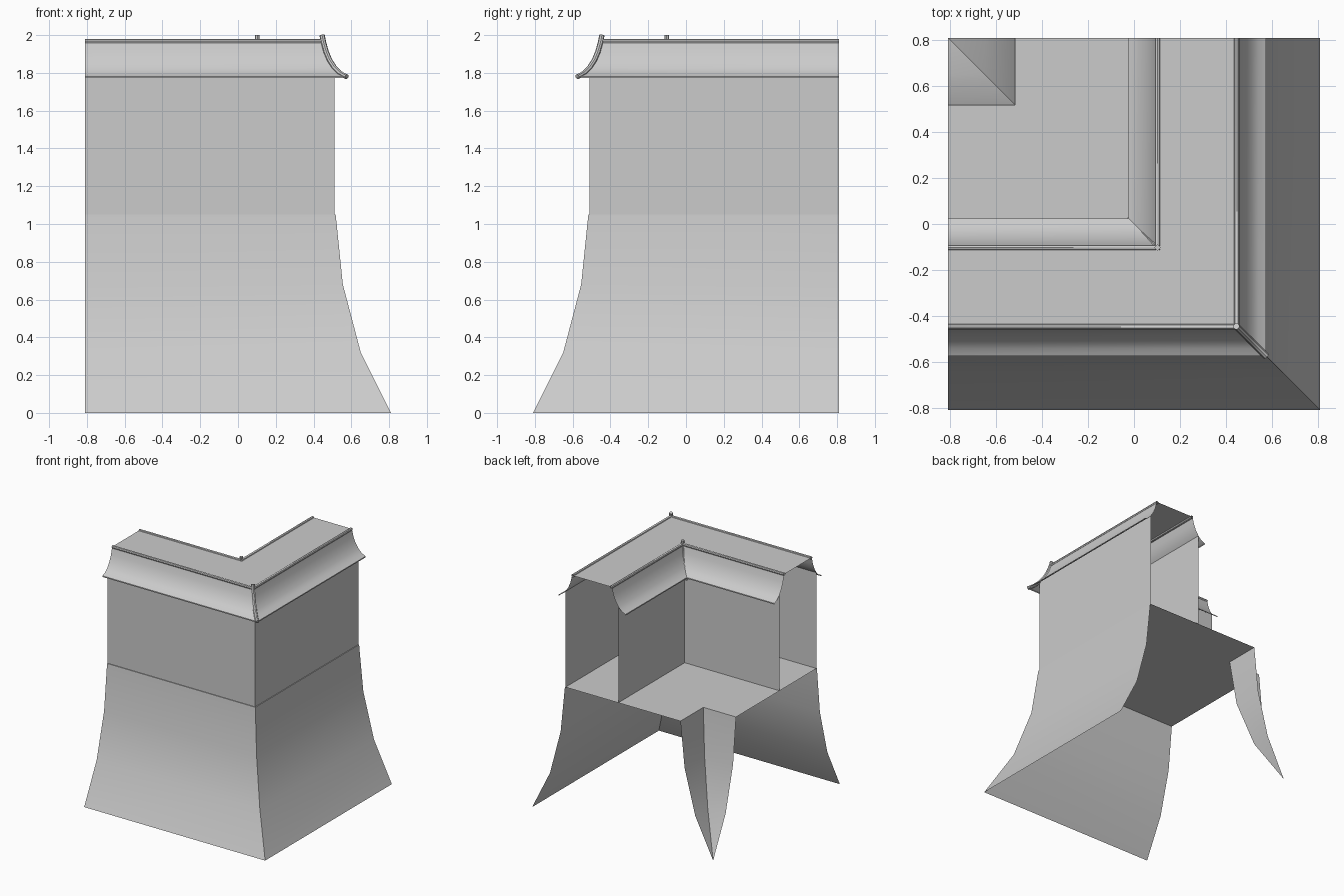
import bpy, bmesh, math

if "Cube" in bpy.data.objects:
    bpy.data.objects.remove(bpy.data.objects["Cube"])

END = 0.81      # where both wings are cut off
AXIS = 0.55     # outer offset + matching inner offset of the wall and roof


def finish(obj):
    bpy.ops.object.select_all(action='DESELECT')
    obj.select_set(True)
    bpy.context.view_layer.objects.active = obj
    bpy.ops.object.shade_smooth_by_angle(angle=math.radians(35))


def sweep(name, profile, closed=False):
    """Sweep (offset, z) points along the L-shaped plan with a mitred corner."""
    bm = bmesh.new()
    rows = [[bm.verts.new(p) for p in ((-END, -d, z), (d, -d, z), (d, END, z))]
            for d, z in profile]
    pairs = list(zip(rows, rows[1:]))
    if closed:
        pairs.append((rows[-1], rows[0]))
    for a, b in pairs:
        for i in range(2):
            bm.faces.new((a[i], a[i + 1], b[i + 1], b[i]))
    bmesh.ops.remove_doubles(bm, verts=bm.verts, dist=1e-5)
    bmesh.ops.dissolve_degenerate(bm, edges=bm.edges, dist=1e-5)
    bmesh.ops.recalc_face_normals(bm, faces=bm.faces)
    me = bpy.data.meshes.new(name)
    bm.to_mesh(me)
    bm.free()
    obj = bpy.data.objects.new(name, me)
    bpy.context.collection.objects.link(obj)
    finish(obj)


def tube(name, points, radius):
    """Round bar along the corner diagonal, from (offset, z) points."""
    cu = bpy.data.curves.new(name, 'CURVE')
    cu.dimensions = '3D'
    cu.bevel_depth = radius
    cu.bevel_resolution = 2
    cu.use_fill_caps = True
    sp = cu.splines.new('POLY')
    sp.points.add(len(points) - 1)
    for p, (d, z) in zip(sp.points, points):
        p.co = (d, -d, z, 1)
    obj = bpy.data.objects.new(name, cu)
    bpy.context.collection.objects.link(obj)
    bpy.ops.object.select_all(action='DESELECT')
    obj.select_set(True)
    bpy.context.view_layer.objects.active = obj
    bpy.ops.object.convert(target='MESH')
    finish(bpy.context.object)


# flared base: outer skirt, deck, inner skirt
skirt = [(0.81, 0), (0.65, 0.32), (0.555, 0.68), (0.517, 1.05)]
sweep("base", skirt + [(-d, z) for d, z in reversed(skirt)])

# upright walls
sweep("outer_wall", [(0.511, 1.05), (0.511, 1.825)])
sweep("inner_wall", [(AXIS - 0.511, 1.05), (AXIS - 0.511, 1.825)])

# roof: concave slopes either side of a flat top
slope = [(0.575, 1.772), (0.575, 1.781), (0.541, 1.797), (0.512, 1.825),
         (0.486, 1.865), (0.467, 1.91), (0.452, 1.97)]
sweep("roof", slope + [(AXIS - d, z) for d, z in reversed(slope)])

# ridge bars along both edges of the flat top
for name, d0 in (("outer_ridge", 0.447), ("inner_ridge", AXIS - 0.447)):
    sweep(name, [(d0 + 0.012 * math.cos(k * math.pi / 4),
                  1.968 + 0.012 * math.sin(k * math.pi / 4)) for k in range(8)],
          closed=True)

# corner bars: outer hip, sunken inner valley, and inner post
tube("hip_bar", [(0.445, 2.0), (0.453, 1.96), (0.467, 1.91), (0.486, 1.865),
                 (0.512, 1.825), (0.541, 1.797), (0.575, 1.779)], 0.014)
tube("valley_bar", [(AXIS - d, z - 0.015) for d, z in slope[:0:-1]], 0.012)
tube("inner_post", [(0.102, 1.945), (0.102, 2.0)], 0.013)
